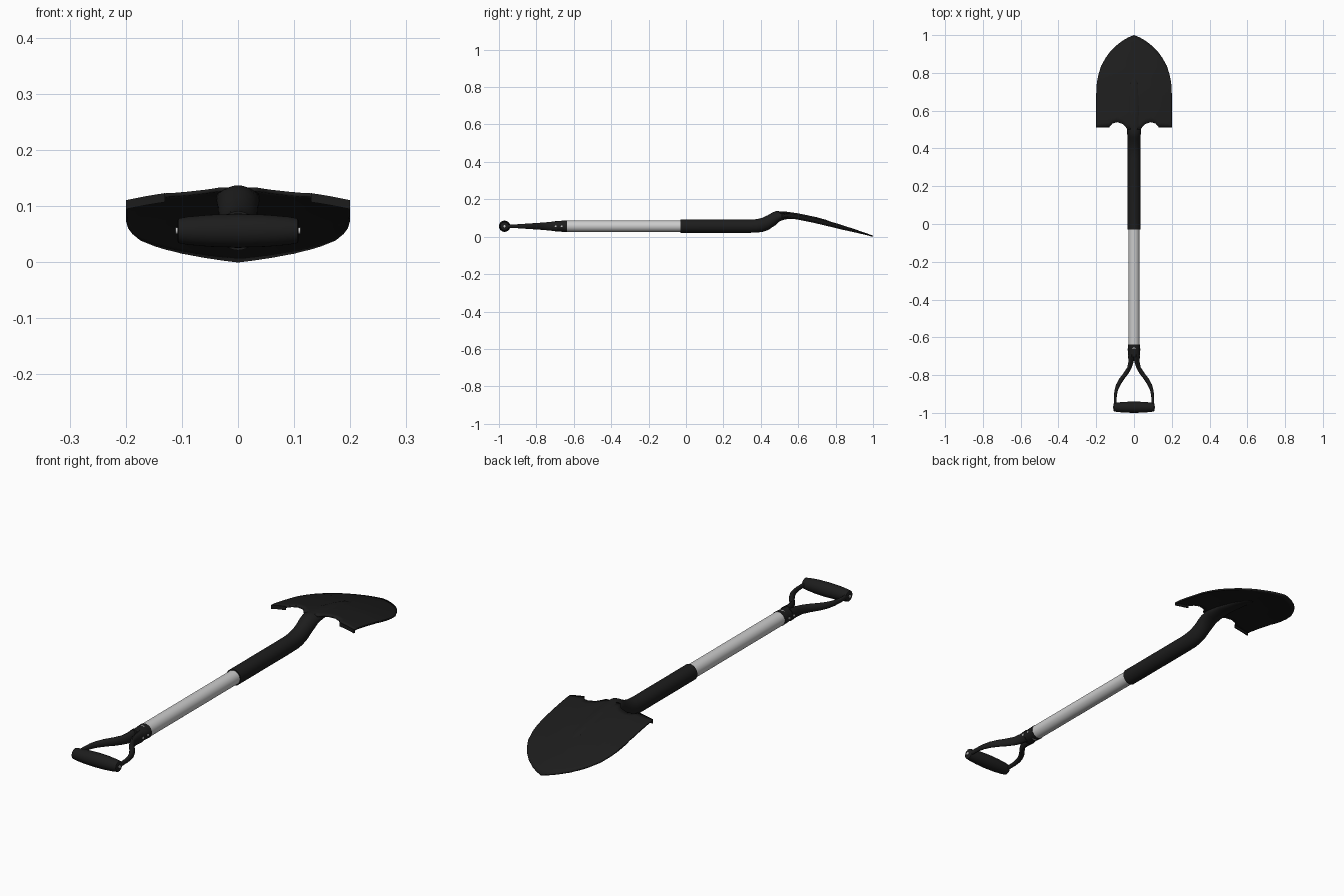
import bpy, bmesh, math
from mathutils import Matrix, Vector

if "Cube" in bpy.data.objects:
    bpy.data.objects.remove(bpy.data.objects["Cube"])

black = bpy.data.materials.new("black_steel")
black.diffuse_color = (0.012, 0.012, 0.012, 1)
black.use_nodes = True
black.node_tree.nodes["Principled BSDF"].inputs["Base Color"].default_value = black.diffuse_color
Z = 0.056  # height of the shaft axis


def finish(name, bm, mat=None, angle=35):
    bmesh.ops.recalc_face_normals(bm, faces=bm.faces)
    me = bpy.data.meshes.new(name)
    bm.to_mesh(me)
    bm.free()
    ob = bpy.data.objects.new(name, me)
    bpy.context.collection.objects.link(ob)
    if mat:
        me.materials.append(mat)
    bpy.ops.object.select_all(action='DESELECT')
    bpy.context.view_layer.objects.active = ob
    ob.select_set(True)
    bpy.ops.object.shade_smooth_by_angle(angle=math.radians(angle))
    return ob


def loft(name, rings, mat=None, n=24, matrix=None):
    """Skin elliptical rings (x, y, z, rx, rz) running along y."""
    bm = bmesh.new()
    prev = None
    for x, y, z, rx, rz in rings:
        ring = [bm.verts.new((x + rx * math.cos(2 * math.pi * i / n), y,
                              z + rz * math.sin(2 * math.pi * i / n))) for i in range(n)]
        if prev:
            for i in range(n):
                j = (i + 1) % n
                bm.faces.new((prev[i], prev[j], ring[j], ring[i]))
        else:
            bm.faces.new(ring)
        prev = ring
    bm.faces.new(prev)
    if matrix:
        bm.transform(matrix)
    return finish(name, bm, mat)


def interp(t, pts):
    for (a, fa), (b, fb) in zip(pts, pts[1:]):
        if t <= b:
            return fa + (fb - fa) * (t - a) / (b - a)
    return pts[-1][1]


# Blade: columns between a back outline and a pointed front outline, arched and drooping
BACK = [(0, .50), (.035, .50), (.045, .515), (.06, .53), (.09, .54),
        (.115, .533), (.13, .515), (.2, .512)]
FRONT = [(0, 1.0), (.03, .988), (.06, .971), (.1, .94), (.13, .908), (.15, .88),
         (.175, .835), (.19, .785), (.197, .745), (.2, .69)]
CREST = [(.48, .135), (.54, .13), (.6, .12), (.7, .1), (.8, .073), (.9, .041), (1, .006)]
half = sorted({p[0] for p in BACK + FRONT})
xs = [-x for x in half[:0:-1]] + half


def surf(x, y):
    return interp(y, CREST) - .022 * (x / .2) ** 2


bm = bmesh.new()
rows = 16
grid = []
for x in xs:
    b, f = interp(abs(x), BACK), interp(abs(x), FRONT)
    col = []
    for k in range(rows + 1):
        y = b + (f - b) * k / rows
        col.append(bm.verts.new((x, y, surf(x, y))))
    grid.append(col)
for c0, c1 in zip(grid, grid[1:]):
    for k in range(rows):
        bm.faces.new((c0[k], c1[k], c1[k + 1], c0[k + 1]))
blade = finish("blade", bm, black)
if blade.data.polygons[0].normal.z < 0:
    blade.data.flip_normals()
sol = blade.modifiers.new("thickness", 'SOLIDIFY')
sol.thickness = .007
sol.offset = -1

# Foot steps: short folded lips at the two back corners of the blade
for s, side in ((-1, "left"), (1, "right")):
    bm = bmesh.new()
    prev = None
    for i in range(5):
        x = .13 + .07 * i / 4
        top = surf(x, .512)
        ring = [bm.verts.new((s * x, y, top - d)) for y, d in
                ((.511, 0), (.511, .016), (.517, .016), (.517, .001))]
        if prev:
            for a in range(4):
                b = (a + 1) % 4
                bm.faces.new((prev[a], prev[b], ring[b], ring[a]))
        else:
            bm.faces.new(ring)
        prev = ring
    bm.faces.new(prev)
    finish("foot_step_" + side, bm, black)

# Socket: tube that kicks up and tapers into a ridge along the blade
loft("socket", [(0, -.03, Z, .034, .035), (0, .34, Z, .034, .035),
                (0, .38, .058, .034, .036), (0, .41, .064, .034, .038),
                (0, .44, .076, .034, .040), (0, .46, .089, .035, .039),
                (0, .48, .1, .036, .037), (0, .50, .109, .038, .027),
                (0, .53, .114, .039, .021), (0, .6, .111, .034, .014),
                (0, .7, .094, .026, .010), (0, .75, .083, .019, .007),
                (0, .78, .073, .008, .005)], black, 32)

# Shaft and the ferrule of the handle
loft("shaft", [(0, -.66, Z, .030, .030), (0, 0, Z, .030, .030)], None, 32)
loft("ferrule", [(0, -.705, Z, .030, .026), (0, -.69, Z, .031, .028),
                 (0, -.637, Z, .032, .031)], black, 32)

# Two straps that split from the ferrule and bow out to the grip
STRAP = [(.014, -.69, .017, .027), (.016, -.73, .014, .023), (.024, -.76, .012, .020),
         (.042, -.79, .014, .018), (.065, -.82, .014, .016), (.083, -.85, .012, .014),
         (.094, -.88, .009, .012), (.099, -.91, .008, .010), (.100, -.94, .007, .010),
         (.100, -.97, .007, .012)]
for s, side in ((-1, "left"), (1, "right")):
    loft("strap_" + side, [(s * x, y, Z, rx, rz) for x, y, rx, rz in STRAP], black, 16)

# Barrel grip across the end, with bolt heads
turn = Matrix.Translation((0, -.97, Z)) @ Matrix.Rotation(math.pi / 2, 4, 'Z')
loft("grip", [(0, y, 0, r, r) for y, r in
              ((-.108, .018), (-.106, .022), (-.09, .025), (-.05, .0285), (0, .03),
               (.05, .0285), (.09, .025), (.106, .022), (.108, .018))], black, 32, turn)
loft("grip_bolt", [(0, -.111, 0, .006, .006), (0, .111, 0, .006, .006)], None, 12, turn)

# Rivets through the ferrule
for i, (y, w) in enumerate(((-.665, .0335), (-.697, .0325))):
    m = Matrix.Translation((0, y, Z)) @ Matrix.Rotation(math.pi / 2, 4, 'Z')
    loft("rivet_%d" % (i + 1), [(0, -w, 0, .005, .005), (0, w, 0, .005, .005)], None, 12, m)
